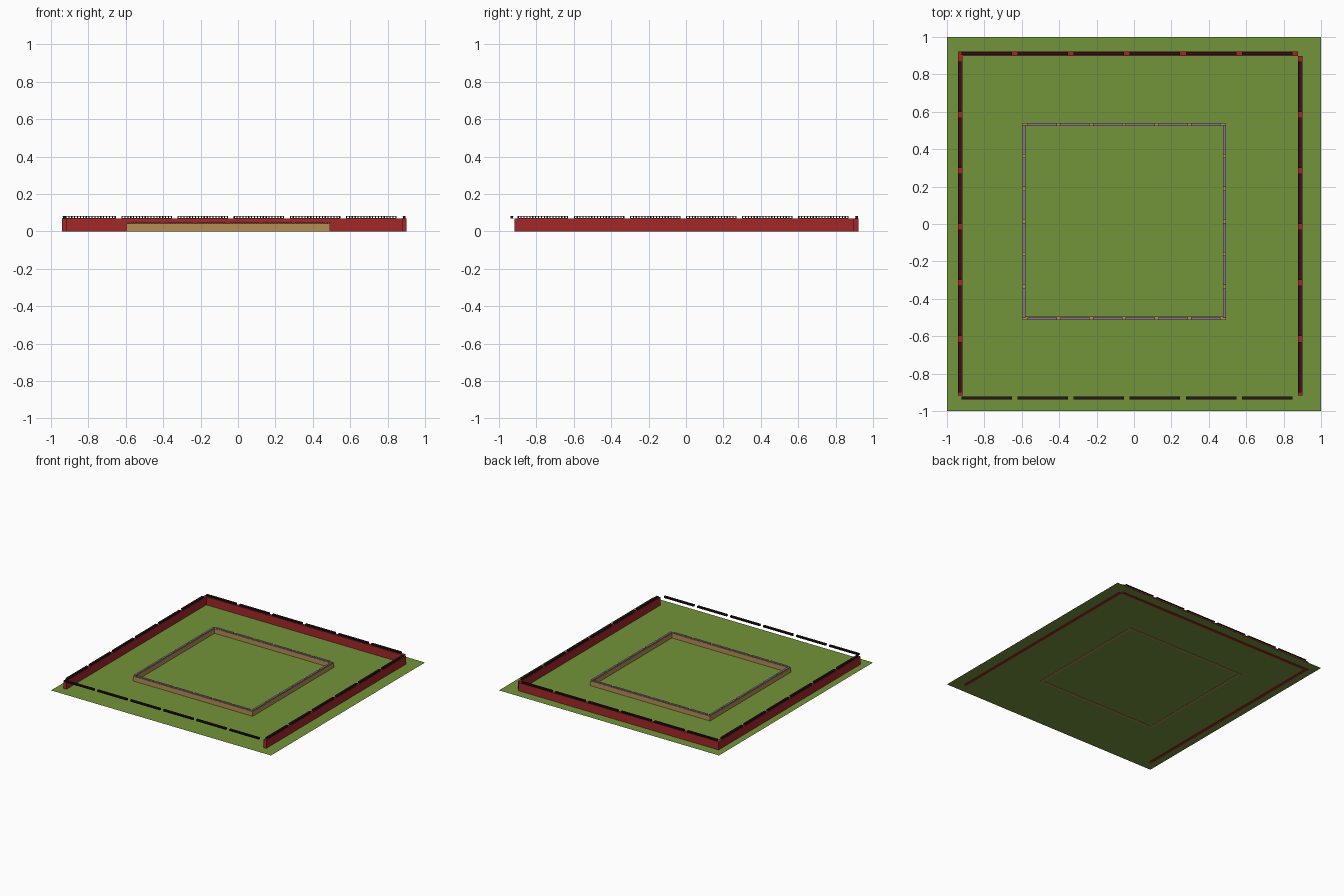
import bpy, bmesh
from mathutils import Vector

if "Cube" in bpy.data.objects:
    bpy.data.objects.remove(bpy.data.objects["Cube"])


def material(name, rgb):
    m = bpy.data.materials.new(name)
    m.diffuse_color = (*rgb, 1)
    m.use_nodes = True
    m.node_tree.nodes["Principled BSDF"].inputs["Base Color"].default_value = m.diffuse_color
    return m


GREEN = material("grass green", (0.168, 0.296, 0.042))
RED = material("brick red", (0.37, 0.02, 0.022))
BLACK = material("dark iron", (0.024, 0.008, 0.01))
TAN = material("sandy tan", (0.47, 0.27, 0.09))
GREY = material("mauve grey", (0.24, 0.19, 0.23))


def add_box(bm, lo, hi):
    lo, hi = Vector(lo), Vector(hi)
    for v in bmesh.ops.create_cube(bm, size=1)["verts"]:
        v.co = (lo + hi) / 2 + Vector(a * b for a, b in zip(v.co, hi - lo))


def finish(bm, name, mat):
    me = bpy.data.meshes.new(name)
    bm.to_mesh(me)
    bm.free()
    me.materials.append(mat)
    ob = bpy.data.objects.new(name, me)
    bpy.context.collection.objects.link(ob)


def box(name, mat, lo, hi):
    bm = bmesh.new()
    add_box(bm, lo, hi)
    finish(bm, name, mat)


def railing(name, mat, axis, start, cross, z, s, w, count=6):
    """Row of short railings along an axis; s scales the unit, w is half width."""
    bm = bmesh.new()
    length, pitch, h = 0.27 * s, 0.30 * s, 0.014 * s

    def bar(a0, a1, half, z0, z1):
        lo, hi = (a0, cross - half, z0), (a1, cross + half, z1)
        if axis == "y":
            lo, hi = (lo[1], lo[0], z0), (hi[1], hi[0], z1)
        add_box(bm, lo, hi)

    for i in range(count):
        a = start + i * pitch
        bar(a, a + length, w, z + h * 0.68, z + h)           # top rail
        bar(a, a + length, w, z, z + h * 0.2)                # bottom rail
        n = 18
        for k in range(n):                                   # posts
            p = a + (length - 0.006 * s) * k / (n - 1)
            bar(p, p + 0.006 * s, w * 0.8, z + h * 0.2, z + h * 0.68)
    finish(bm, name, mat)


# Grass sheet
bm = bmesh.new()
bmesh.ops.create_grid(bm, x_segments=1, y_segments=1, size=1)
for v in bm.verts:
    v.co.z = 0.003
finish(bm, "lawn", GREEN)

# Outer wall, open at the front
H, W = 0.069, 0.008
box("outer_wall_left", RED, (-0.942, -0.918, 0), (-0.917, 0.898, H))
box("outer_wall_back", RED, (-0.942, 0.898, 0), (0.878, 0.922, H))
box("outer_wall_right", RED, (0.876, -0.918, 0), (0.9, 0.898, H))
railing("outer_railing_left", BLACK, "y", -0.90, -0.929, H, 1, W)
railing("outer_railing_right", BLACK, "y", -0.90, 0.888, H, 1, W)
railing("outer_railing_back", BLACK, "x", -0.923, 0.912, H, 1, W)
railing("outer_railing_front", BLACK, "x", -0.923, -0.931, H, 1, W)

# Inner wall, closed ring
h, t, s = 0.041, 0.018, 0.583
x0, x1, y0, y1 = -0.597, 0.493, -0.513, 0.541
box("inner_wall_left", TAN, (x0, y0, 0), (x0 + t, y1, h))
box("inner_wall_right", TAN, (x1 - t, y0, 0), (x1, y1, h))
box("inner_wall_front", TAN, (x0 + t, y0, 0), (x1 - t, y0 + t, h))
box("inner_wall_back", TAN, (x0 + t, y1 - t, 0), (x1 - t, y1, h))
for name, x in (("left", x0 + t / 2), ("right", x1 - t / 2)):
    railing("inner_railing_" + name, GREY, "y", -0.502, x, h, s, W)
for name, y in (("front", y0 + t / 2), ("back", y1 - t / 2)):
    railing("inner_railing_" + name, GREY, "x", -0.569, y, h, s, W)
